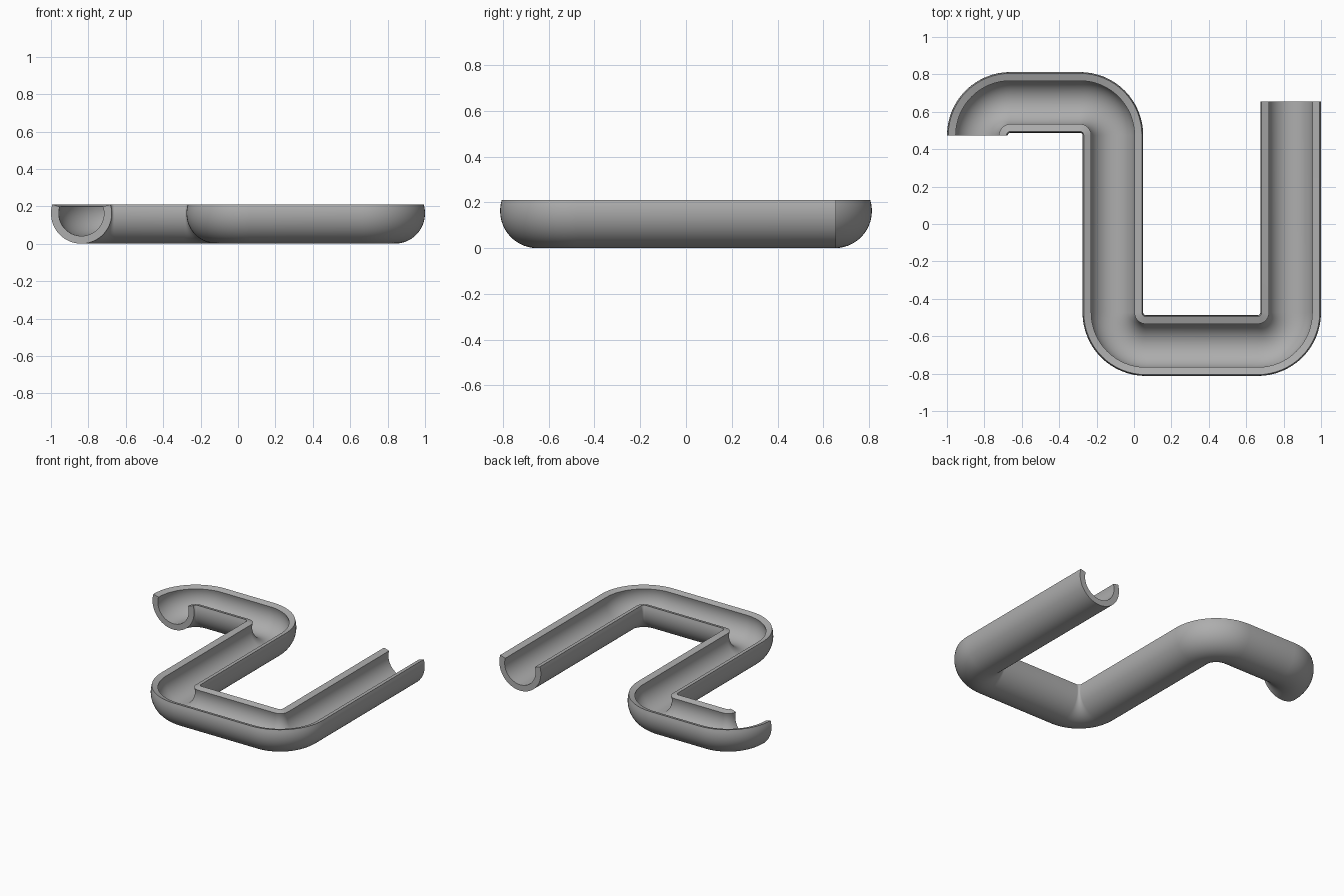
import bpy, bmesh
from math import sin, cos, pi, asin
from mathutils import Vector

cube = bpy.data.objects.get("Cube")
if cube:
    bpy.data.objects.remove(cube, do_unlink=True)

OUTER, INNER = 0.1625, 0.121      # wall radii
BEND = 0.176                      # centreline radius of the bends
TOP = 0.21                        # height of the outer rim
BEND_STEPS, ARC_STEPS = 16, 32

# Grey material
grey = bpy.data.materials.new("grey")
grey.use_nodes = True
colour = (0.42, 0.42, 0.42, 1)
grey.diffuse_color = colour
grey.node_tree.nodes["Principled BSDF"].inputs["Base Color"].default_value = colour


def rounded_path(corners, radius):
    """Points and tangents along right-angled corners rounded by arcs."""
    pts = [Vector(c) for c in corners]
    path = [(pts[0], (pts[1] - pts[0]).normalized())]
    for a, b, c in zip(pts, pts[1:], pts[2:]):
        d0, d1 = (b - a).normalized(), (c - b).normalized()
        centre = b - d0 * radius + d1 * radius
        for i in range(BEND_STEPS + 1):
            t = i / BEND_STEPS * pi / 2
            path.append((centre - d1 * radius * cos(t) + d0 * radius * sin(t),
                         d0 * cos(t) + d1 * sin(t)))
    path.append((pts[-1], (pts[-1] - pts[-2]).normalized()))
    return path


def arc(radius, lift):
    """Open-topped arc as (sideways, height) pairs, cut along radial lines."""
    angles = [pi - lift + (pi + 2 * lift) * i / ARC_STEPS for i in range(ARC_STEPS + 1)]
    return [(radius * cos(a), OUTER + radius * sin(a)) for a in angles]


# Cross-section of the open channel wall
lift = asin((TOP - OUTER) / OUTER)
profile = arc(OUTER, lift) + arc(INNER, lift)[::-1]

# Winding centreline, with the left end stopping where its bend begins
path = rounded_path([(-0.8375, 0.65 - BEND), (-0.8375, 0.65), (-0.113, 0.65),
                     (-0.113, -0.65), (0.8375, -0.65), (0.8375, 0.655)], BEND)[1:]

# Sweep the channel
bm = bmesh.new()
rings = []
for point, tangent in path:
    side = Vector((tangent.y, -tangent.x))
    rings.append([bm.verts.new((*(point + side * s), z)) for s, z in profile])
n = len(profile)
for r0, r1 in zip(rings, rings[1:]):
    for i in range(n):
        j = (i + 1) % n
        bm.faces.new((r0[i], r0[j], r1[j], r1[i]))

# Close both ends with strips between the outer and inner wall
for ring in (rings[0], rings[-1]):
    for i in range(ARC_STEPS):
        bm.faces.new((ring[i], ring[i + 1], ring[n - 2 - i], ring[n - 1 - i]))
bmesh.ops.recalc_face_normals(bm, faces=bm.faces[:])

mesh = bpy.data.meshes.new("winding_channel")
bm.to_mesh(mesh)
bm.free()
mesh.materials.append(grey)
channel = bpy.data.objects.new("winding_channel", mesh)
bpy.context.collection.objects.link(channel)

# Smooth walls, sharp rims and ends
bpy.ops.object.select_all(action='DESELECT')
channel.select_set(True)
bpy.context.view_layer.objects.active = channel
bpy.ops.object.shade_smooth_by_angle(angle=pi / 6)
